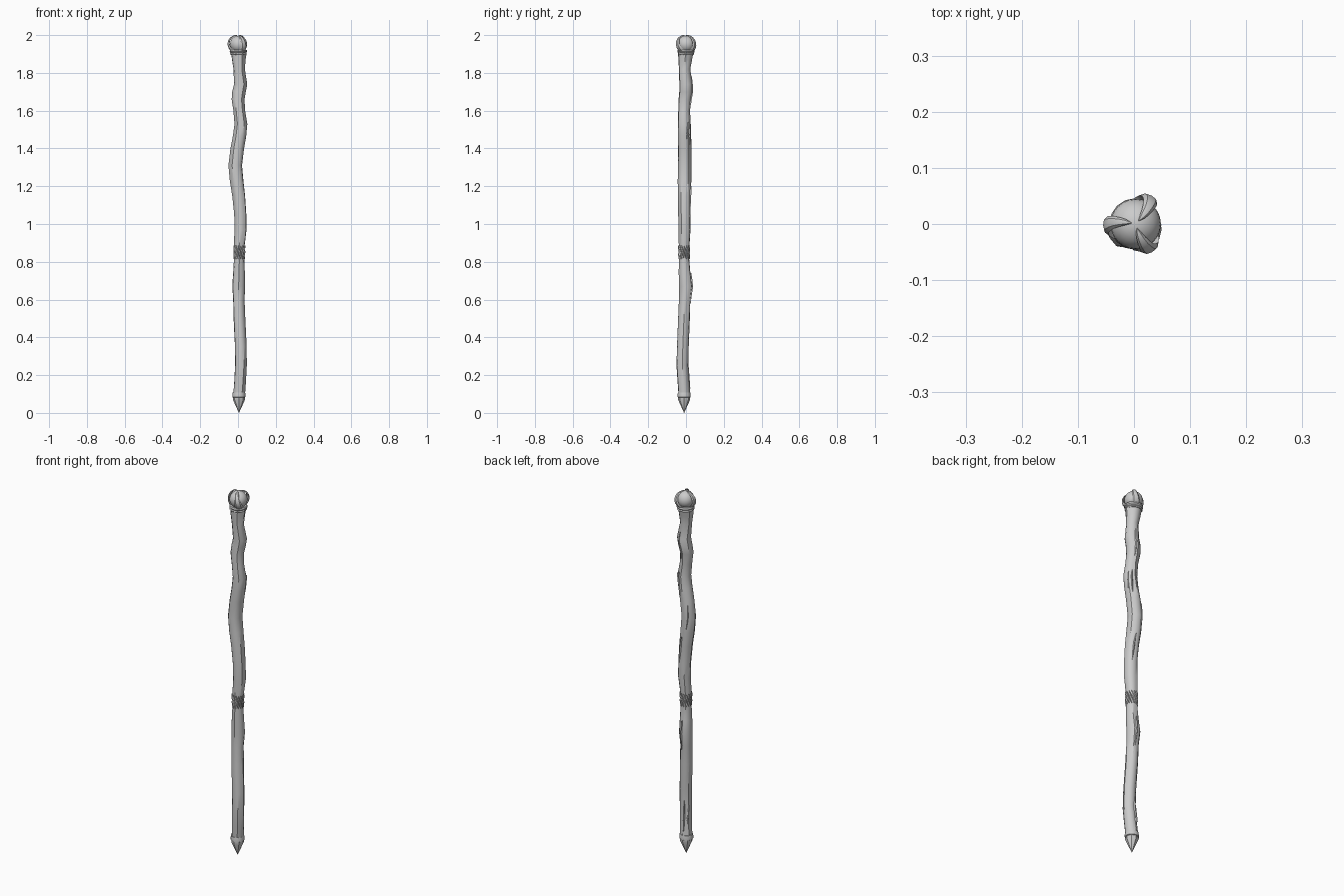
import bpy, bmesh, math
from math import sin, cos, pi, radians
from mathutils import Vector

if "Cube" in bpy.data.objects:
    bpy.data.objects.remove(bpy.data.objects["Cube"])


def make_object(name, rings, smooth=40):
    """Skin a list of equal-length point rings and close both ends."""
    bm = bmesh.new()
    vr = [[bm.verts.new(p) for p in ring] for ring in rings]
    n = len(vr[0])
    for a, b in zip(vr, vr[1:]):
        for i in range(n):
            j = (i + 1) % n
            bm.faces.new((a[i], a[j], b[j], b[i]))
    bm.faces.new(vr[0][::-1])
    bm.faces.new(vr[-1])
    bmesh.ops.remove_doubles(bm, verts=bm.verts, dist=1e-5)
    bmesh.ops.recalc_face_normals(bm, faces=bm.faces)
    me = bpy.data.meshes.new(name)
    bm.to_mesh(me)
    bm.free()
    ob = bpy.data.objects.new(name, me)
    bpy.context.collection.objects.link(ob)
    bpy.ops.object.select_all(action='DESELECT')
    ob.select_set(True)
    bpy.context.view_layer.objects.active = ob
    bpy.ops.object.shade_smooth_by_angle(angle=radians(smooth))
    return ob


def circle(cx, cy, z, r, n, rough=0.0):
    pts = []
    for i in range(n):
        a = 2 * pi * i / n
        k = r * (1 + rough * sin(3 * a + 9 * z) * cos(2 * a - 5 * z))
        pts.append(Vector((cx + k * cos(a), cy + k * sin(a), z)))
    return pts


def lathe(name, profile, cx, cy, n=12):
    return make_object(name, [circle(cx, cy, z, r, n) for z, r in profile])


# Crooked wooden shaft: z, centre x, centre y, radius
path = [(0.10, .005, -.010, .031), (0.17, .010, -.014, .031), (0.25, .015, -.019, .031),
        (0.35, .015, -.017, .031), (0.50, .006, -.011, .031), (0.60, .003, -.006, .030),
        (0.67, .003, .000, .034), (0.74, .006, -.006, .031), (0.82, .007, -.010, .027),
        (0.88, .007, -.010, .028), (0.97, .013, -.008, .032), (1.05, .012, -.008, .032),
        (1.15, .005, -.008, .034), (1.23, -.005, -.008, .036), (1.31, -.013, -.008, .036),
        (1.40, -.004, -.008, .036), (1.47, .008, -.009, .035), (1.53, .015, -.009, .034),
        (1.60, .007, -.010, .031), (1.66, .001, -.006, .034), (1.70, .006, -.001, .036),
        (1.74, .014, -.002, .035), (1.82, .005, -.009, .030), (1.87, .002, -.005, .036),
        (1.915, .002, -.001, .042)]
make_object("shaft", [circle(x, y, z, r, 12, 0.07) for z, x, y, r in path])


def axis(z):
    for a, b in zip(path, path[1:]):
        if a[0] <= z <= b[0]:
            t = (z - a[0]) / (b[0] - a[0])
            return [a[k] + t * (b[k] - a[k]) for k in (1, 2, 3)]


def strand(name, z0, z1, a0, turn, width):
    """Tapered sliver lying on the shaft surface."""
    rings, steps = [], 6
    for s in range(steps + 1):
        t = s / steps
        z = z0 + t * (z1 - z0)
        cx, cy, r = axis(z)
        a = a0 + turn * t
        w = width * (0.15 + sin(pi * t))
        ring = []
        for da, dr in ((-w, -.004), (0, .004), (w, -.004), (0, -.008)):
            q = r + dr
            ring.append(Vector((cx + q * cos(a + da / r), cy + q * sin(a + da / r), z)))
        rings.append(ring)
    make_object(name, rings, 30)


# Twisted grip band
for i in range(14):
    strand(f"grip_strand_{i}", .815, .885, 2 * pi * i / 14, -0.9, .006)

# Bark ridges
for i, (z0, z1, deg) in enumerate([(.13, .30, 100), (.17, .27, 140), (.58, .74, 75),
                                   (1.05, 1.20, 60), (1.25, 1.38, 110), (1.42, 1.55, 50),
                                   (1.45, 1.54, 20), (1.63, 1.78, 70)]):
    strand(f"bark_ridge_{i}", z0, z1, radians(deg), 0.25, .006)

# Foot collar and spike
lathe("foot_collar", [(.080, .028), (.084, .035), (.096, .035), (.108, .033)], .005, -.010)
lathe("foot_spike", [(.0, .0005), (.07, .032), (.082, .032)], .005, -.010, 8)

# Head collar
lathe("head_collar", [(1.895, .040), (1.900, .044), (1.906, .041), (1.912, .046),
                      (1.922, .044)], .002, 0, 16)

# Orb
OC = Vector((.003, 0, 1.952))
bpy.ops.mesh.primitive_uv_sphere_add(segments=24, ring_count=12, radius=.045, location=OC)
bpy.context.object.name = "orb"
bpy.ops.object.shade_smooth_by_angle(angle=radians(40))

# Three claws curling over the orb
for i, deg in enumerate((180, 58, -62)):
    rings = []
    for s in range(11):
        t = s / 10
        phi = radians(-45 + 125 * t)
        a = radians(deg + 12 - 24 * t)
        out = Vector((cos(a), sin(a), 0))
        side = Vector((-sin(a), cos(a), 0))
        d = out * cos(phi) + Vector((0, 0, sin(phi)))
        R = .055 + .006 * sin(pi * t) - .006 * t
        w = .022 * (1 - t) ** 0.7 + .001
        th = .010 * (1 - t) + .003
        c = OC + d * R
        rings.append([c - side * w - d * th, c - side * w * .6 - d * th * .2, c,
                      c + side * w * .6 - d * th * .2, c + side * w - d * th, c - d * th * 1.2])
    make_object(f"claw_{i}", rings, 35)
